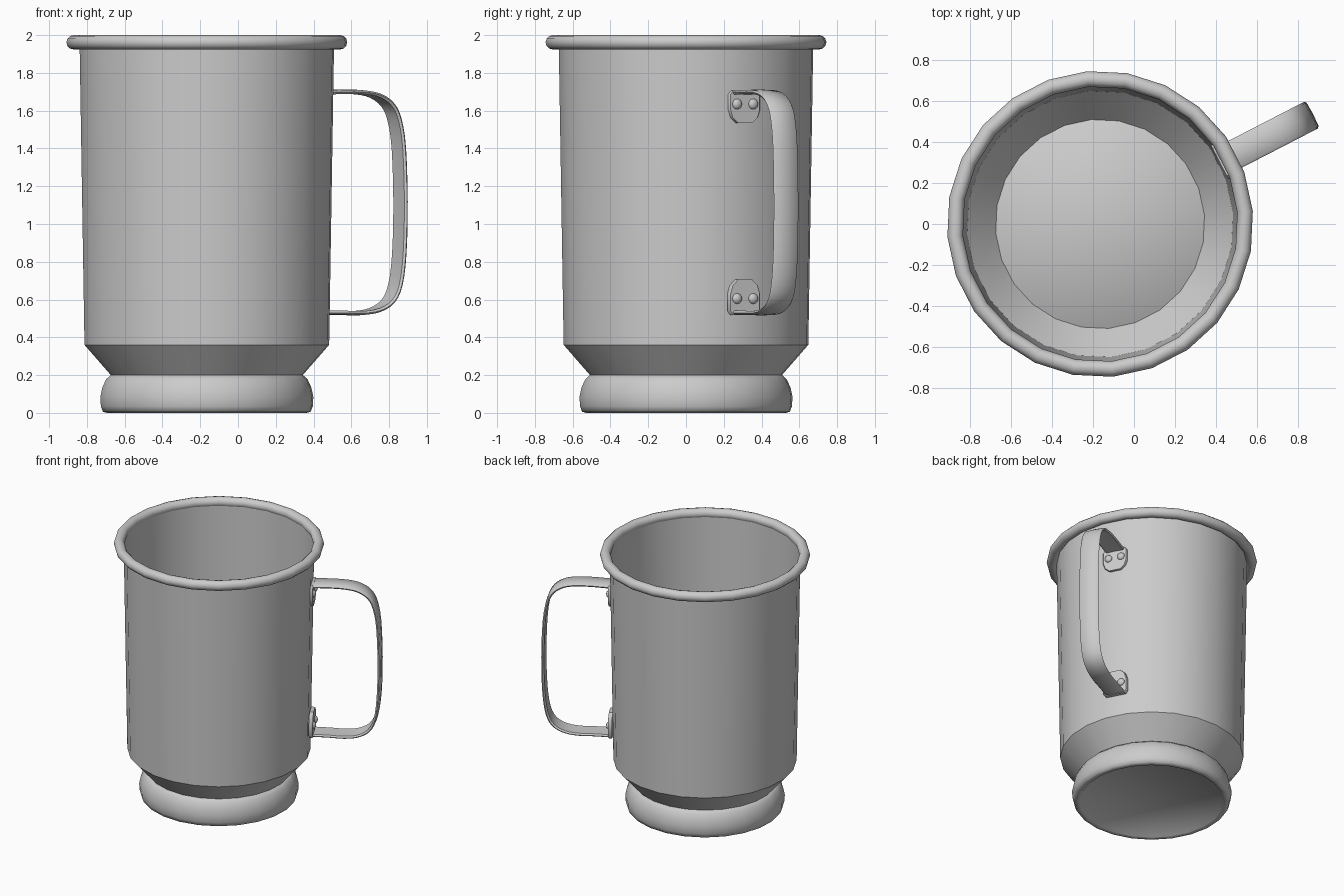
import bpy, bmesh, math
from mathutils import Vector

if "Cube" in bpy.data.objects:
    bpy.data.objects.remove(bpy.data.objects["Cube"])

CX = -0.165                      # axis of the cup
ANG = math.radians(27.3)         # direction of the handle
SIDES = 24


def finish(name, bm, sharp=None):
    bmesh.ops.recalc_face_normals(bm, faces=bm.faces)
    me = bpy.data.meshes.new(name)
    bm.to_mesh(me)
    bm.free()
    ob = bpy.data.objects.new(name, me)
    bpy.context.collection.objects.link(ob)
    ob.location.x = CX
    ob.rotation_euler.z = ANG
    me.shade_smooth()
    if sharp:
        me.set_sharp_from_angle(angle=math.radians(sharp))
    return ob


def skin(bm, rings, loop=False):
    pairs = list(zip(rings, rings[1:])) + ([(rings[-1], rings[0])] if loop else [])
    for a, b in pairs:
        n = len(a)
        for i in range(n):
            bm.faces.new((a[i], a[(i + 1) % n], b[(i + 1) % n], b[i]))


def lathe(name, profile, loop=False, caps=False, sharp=None):
    bm = bmesh.new()
    rings = []
    for r, z in profile:
        # a flat side, not a corner, faces the handle
        angles = [2 * math.pi * (i + 0.5) / SIDES for i in range(SIDES)]
        rings.append([bm.verts.new((r * math.cos(a), r * math.sin(a), z)) for a in angles])
    skin(bm, rings, loop)
    if caps:
        bm.faces.new(rings[0])
        bm.faces.new(rings[-1])
    return finish(name, bm, sharp)


# Cup wall, rolled rim and solid foot
lathe("cup_wall", [(0.51, 0.2), (0.65, 0.36), (0.676, 1.95)], sharp=30)
lathe("rim", [(0.708 + 0.038 * math.cos(t * math.pi / 6), 1.962 + 0.038 * math.sin(t * math.pi / 6))
              for t in range(12)], loop=True)
lathe("foot", [(0.511, 0.2), (0.535, 0.178), (0.555, 0.135), (0.566, 0.085), (0.563, 0.035),
               (0.552, 0.006), (0.53, 0.0), (0.512, 0.003), (0.497, 0.02)], caps=True)


def spline(pts, steps):
    p = [Vector(q) for q in pts]
    p = [2 * p[0] - p[1]] + p + [2 * p[-1] - p[-2]]
    out = []
    for i in range(1, len(p) - 2):
        a, b, c, d = p[i - 1:i + 3]
        for s in range(steps):
            t = s / steps
            out.append(0.5 * (2 * b + (c - a) * t + (2 * a - 5 * b + 4 * c - d) * t * t
                              + (3 * b - a - 3 * c + d) * t ** 3))
    return out + [p[-2]]


# Handle strap: flat band swept along (radius, height) points
path = spline([(0.672, 1.695), (0.80, 1.70), (0.92, 1.697), (1.01, 1.678), (1.08, 1.63),
               (1.12, 1.55), (1.145, 1.40), (1.155, 1.12), (1.148, 0.85), (1.125, 0.68),
               (1.08, 0.59), (1.0, 0.543), (0.90, 0.528), (0.80, 0.53), (0.672, 0.53)], 3)
section = [(-0.073, 0.0), (-0.064, 0.009), (0, 0.012), (0.064, 0.009),
           (0.073, 0.0), (0.064, -0.011), (0, -0.009), (-0.064, -0.011)]
bm = bmesh.new()
rings = []
for i, p in enumerate(path):
    t = (path[min(i + 1, len(path) - 1)] - path[max(i - 1, 0)]).normalized()
    n = Vector((-t.y, t.x))      # points to the outside of the loop
    rings.append([bm.verts.new((p.x + n.x * h, w, p.y + n.y * h)) for w, h in section])
skin(bm, rings)
bm.faces.new(rings[0])
bm.faces.new(rings[-1])
finish("handle_strap", bm, 50)


# Riveted mounting tabs, mirrored top and bottom
def tab(name, z_edge, z_end, z_rivet):
    outline = [(-0.075, 0), (0.075, 0), (0.092, 0.12), (0.092, 0.6), (0.078, 0.84),
               (0.045, 1), (-0.045, 1), (-0.078, 0.84), (-0.092, 0.6), (-0.092, 0.12)]
    bm = bmesh.new()
    rings = [[bm.verts.new((x, y * k, z_edge + (z_end - z_edge) * f)) for y, f in outline]
             for x, k in ((0.655, 1), (0.676, 1), (0.683, 0.94))]
    skin(bm, rings)
    bm.faces.new(rings[0])
    bm.faces.new(rings[-1])
    finish(name + "_tab", bm, 40)
    for side in (-1, 1):
        bm = bmesh.new()
        bmesh.ops.create_uvsphere(bm, u_segments=12, v_segments=8, radius=0.028)
        bmesh.ops.scale(bm, vec=(0.7, 1, 1), verts=bm.verts)
        bmesh.ops.translate(bm, vec=(0.682, side * 0.048, z_rivet), verts=bm.verts)
        finish(name + "_rivet", bm)


tab("upper", 1.708, 1.535, 1.635)
tab("lower", 0.517, 0.705, 0.605)
